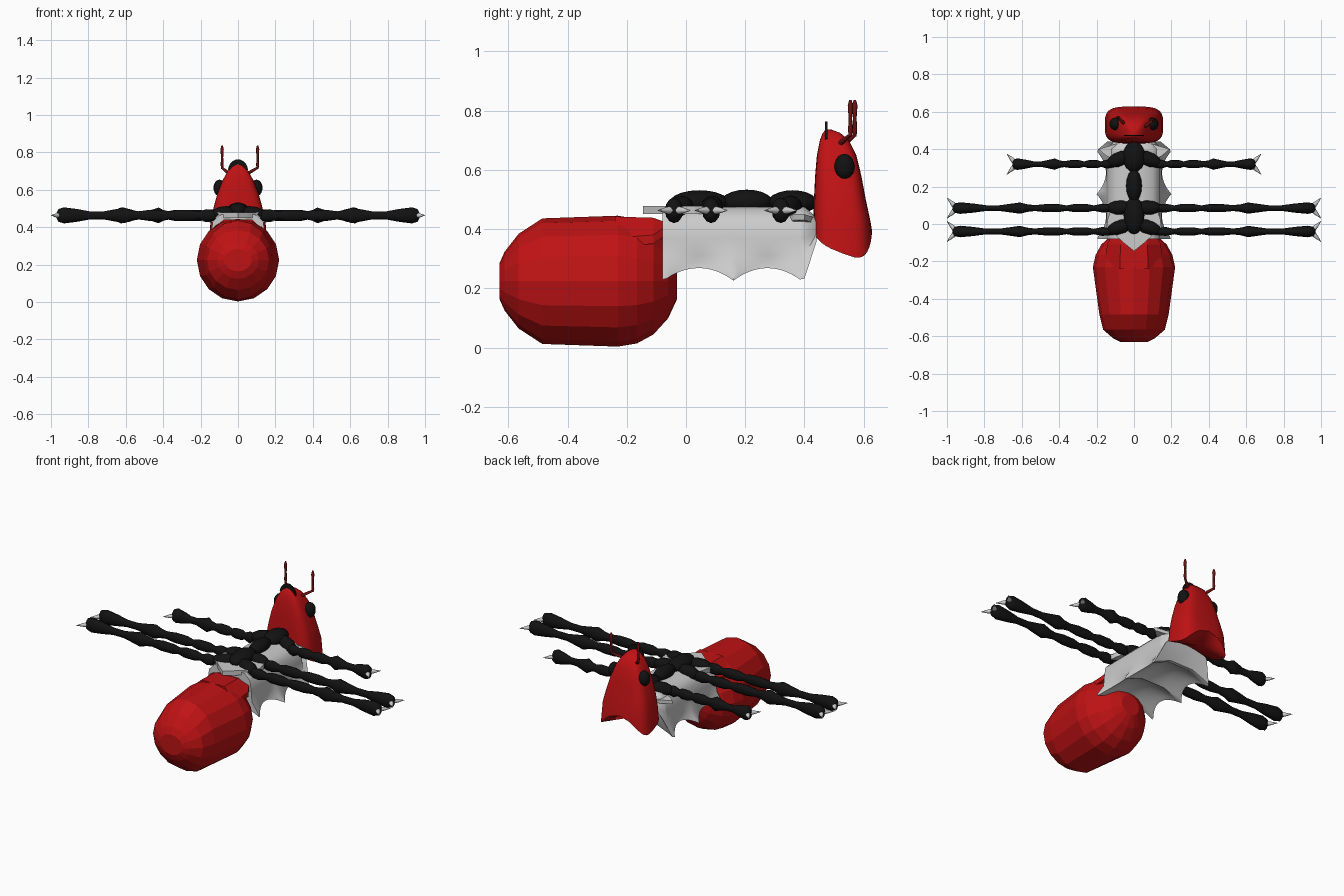
import bpy, bmesh, math
from mathutils import Vector

if "Cube" in bpy.data.objects:
    bpy.data.objects.remove(bpy.data.objects["Cube"])


def material(name, rgb):
    m = bpy.data.materials.new(name)
    m.diffuse_color = (*rgb, 1)
    m.use_nodes = True
    m.node_tree.nodes["Principled BSDF"].inputs["Base Color"].default_value = m.diffuse_color
    return m


RED = material("red", (0.52, 0.006, 0.007))
DARK_RED = material("dark red", (0.16, 0.006, 0.006))
BLACK = material("black", (0.006, 0.006, 0.006))
PALE = material("pale grey", (0.6, 0.6, 0.6))


def loft(name, rings, mat, smooth=None):
    """Skin closed rings of equal length and close both ends with fans."""
    bm = bmesh.new()
    vs = [[bm.verts.new(p) for p in r] for r in rings]
    n = len(vs[0])
    for a, b in zip(vs, vs[1:]):
        for i in range(n):
            j = (i + 1) % n
            bm.faces.new((a[i], a[j], b[j], b[i]))
    for end in (vs[0], vs[-1]):
        c = bm.verts.new(sum((v.co for v in end), Vector()) / n)
        for i in range(n):
            bm.faces.new((end[i], end[(i + 1) % n], c))
    bmesh.ops.recalc_face_normals(bm, faces=bm.faces)
    return finish(name, bm, mat, smooth)


def finish(name, bm, mat, smooth=None):
    me = bpy.data.meshes.new(name)
    bm.to_mesh(me)
    bm.free()
    ob = bpy.data.objects.new(name, me)
    bpy.context.collection.objects.link(ob)
    me.materials.append(mat)
    if smooth:
        bpy.ops.object.select_all(action='DESELECT')
        ob.select_set(True)
        bpy.context.view_layer.objects.active = ob
        bpy.ops.object.shade_smooth_by_angle(angle=math.radians(smooth))
    return ob


def tube(name, a, b, profile, mat, sides=12, squash=1.0, smooth=50):
    """Turned shape from a to b; profile holds (position 0..1, radius)."""
    a, b = Vector(a), Vector(b)
    d = b - a
    up = Vector((0, 0, 1)) if abs(d.normalized().z) < 0.9 else Vector((0, 1, 0))
    side = d.cross(up).normalized()
    up = side.cross(d).normalized()
    rings = []
    for t, r in profile:
        rings.append([a + d * t + side * r * squash * math.cos(k * math.tau / sides)
                      + up * r * math.sin(k * math.tau / sides) for k in range(sides)])
    return loft(name, rings, mat, smooth)


def ball(name, c, radii, mat):
    bm = bmesh.new()
    bmesh.ops.create_uvsphere(bm, u_segments=16, v_segments=10, radius=1)
    for v in bm.verts:
        v.co = Vector(c) + Vector([v.co[i] * radii[i] for i in range(3)])
    return finish(name, bm, mat, 60)


def plate(name, pts, thickness, axis, mat):
    """Flat outline given thickness along an axis."""
    bm = bmesh.new()
    f = bm.faces.new([bm.verts.new(p) for p in pts])
    new = bmesh.ops.extrude_face_region(bm, geom=[f])
    off = Vector(axis) * thickness
    for v in new["geom"]:
        if isinstance(v, bmesh.types.BMVert):
            v.co += off
    bmesh.ops.recalc_face_normals(bm, faces=bm.faces)
    return finish(name, bm, mat)


def sgnpow(v, e):
    return math.copysign(abs(v) ** e, v)


# Abdomen: faceted barrel (y, half width, half height)
barrel = [(-0.63, .075, .06), (-0.612, .11, .10), (-0.565, .165, .16), (-0.485, .185, .212),
          (-0.23, .22, .221), (-0.165, .205, .21), (-0.11, .175, .18), (-0.06, .12, .125),
          (-0.03, .06, .06)]
loft("abdomen", [[(w * math.cos(k * math.tau / 16), y, .224 + h * math.sin(k * math.tau / 16))
                  for k in range(16)] for y, w, h in barrel], RED)

# Raised collar at the front top of the abdomen
collar = []
for y, w, top, low in ((-0.24, .15, .442, .34), (-0.11, .145, .438, .35), (-0.075, .125, .425, .375)):
    collar.append([(w, y, low), (w, y, low + .03), (w * .5, y, top), (-w * .5, y, top),
                   (-w, y, low + .03), (-w, y, low)])
loft("abdomen_collar", collar, RED)

# Thorax: saddle whose lower rim runs into points
SPIKES = (-0.075, 0.16, 0.39)
rings = []
for i in range(33):
    y = -0.08 + 0.48 * i / 32
    t = min(abs(y - s) for s in SPIKES) / 0.115
    p = max(0, 1 - t) ** 2
    w, low = .15 + .05 * p, .268 - .042 * p
    half = [(.04, .475), (.10, .465), (.135, .43), (.143, .37), (.148, .31),
            (w * .96, low + .02), (w, low), (w * .85, low + .015), (w * .4, low + .05)]
    rings.append([(x, y, z) for x, z in half] + [(-x, y, z) for x, z in reversed(half)])
neck = [(x * .75, .44, .40 + (z - .36) * .35) for x, y, z in rings[-1]]
loft("thorax", rings + [neck], PALE, 45)

# Pointed back plate over the abdomen
rim = [(0, -0.145), (.05, -0.105), (.10, -0.06), (.15, -0.045), (.14, .03), (.11, .11)]
plate("back_plate", [(x, y, .45) for x, y in rim] + [(-x, y, .45) for x, y in reversed(rim[1:])],
      .028, (0, 0, 1), PALE)
# Shoulder flares beside the neck
for s in (-1, 1):
    plate("shoulder_flare", [(s * .08, .33, .42), (s * .15, .365, .43), (s * .19, .40, .43),
                             (s * .09, .43, .42)], .02, (0, 0, 1), PALE)

# Head: shield-like loft with flared lower corners (z, half width, y back, y front)
levels = [(None, .156, .43, .628), (.43, .147, .43, .622), (.50, .132, .432, .607),
          (.58, .11, .436, .592), (.65, .083, .442, .575), (.70, .055, .452, .55),
          (.725, .032, .462, .52), (.736, .008, .472, .49)]
rings = []
for z, w, yb, yf in levels:
    ring = []
    for k in range(32):
        a = k * math.tau / 32
        cx, cy = sgnpow(math.cos(a), .55), sgnpow(math.sin(a), .55)
        zz = z if z else .395 - .04 * cx * cx - .075 * cx * cx * (1 + cy) / 2
        ring.append((w * cx, (yb + yf) / 2 + (yf - yb) / 2 * cy, zz))
    rings.append(ring)
loft("head", rings, RED, 50)

# Eyes
for s in (-1, 1):
    ball("eye", (s * .099, .535, .61), (.032, .034, .044), BLACK)

# Thin crest arching over the top of the head
arc = [math.radians(d) for d in range(10, 171, 16)]
for s, half in ((-1, arc[:6]), (1, arc[5:])):
    plate("crest", [(.055 * math.cos(a), .47, .695 + .068 * math.sin(a)) for a in half]
          + [(.04 * math.cos(a), .47, .685 + .052 * math.sin(a)) for a in reversed(half)],
          .007, (0, 1, 0), BLACK)

# Antennae: short base, then an upright feeler
for x, y in ((-0.085, .57), (.105, .555)):
    s = math.copysign(1, x)
    tube("antenna_base", (s * .04, y - .045, .68), (x, y, .718),
         [(0, .007), (.5, .009), (1, .006)], DARK_RED, 8)
    tube("antenna", (x, y, .712), (x, y, .836),
         [(0, .005), (.15, .008), (.5, .006), (.85, .009), (1, .004)], DARK_RED, 8)

# Beads along the back
ball("rear_bead", (0, .045, .49), (.055, .10, .041), BLACK)
ball("middle_bead", (0, .205, .492), (.042, .087, .041), BLACK)
ball("front_bead", (0, .36, .49), (.06, .083, .041), BLACK)

# Legs: beaded profile along x, hip bead and a pair of claws at the tip
LEG = [(.11, .012), (.13, .028), (.17, .033), (.215, .02), (.25, .03), (.32, .03), (.36, .02),
       (.40, .029), (.47, .03), (.53, .022), (.57, .028), (.61, .042), (.65, .034), (.72, .021),
       (.79, .021), (.86, .034), (.93, .043), (.96, .034), (.97, .015)]
HIP = [(0, .008), (.12, .026), (.35, .037), (.65, .037), (.88, .026), (1, .01)]
for y, reach, root in ((.32, .68, .375), (.085, 1.0, .09), (-0.04, 1.0, .005)):
    for s in (-1, 1):
        x0, x1 = .11, .97 + reach - 1
        tube("leg", (s * x0, y, .463), (s * x1, y, .463),
             [((x - .11) / .86, r) for x, r in LEG], BLACK, 12, .72)
        tube("hip", (s * .01, root, .482), (s * .145, y, .465), HIP, BLACK)
        for c in (-1, 1):
            tube("claw", (s * (x1 - .015), y + c * .008, .463), (s * (x1 + .03), y + c * .055, .463),
                 [(0, .015), (.4, .011), (1, .001)], PALE, 8)
